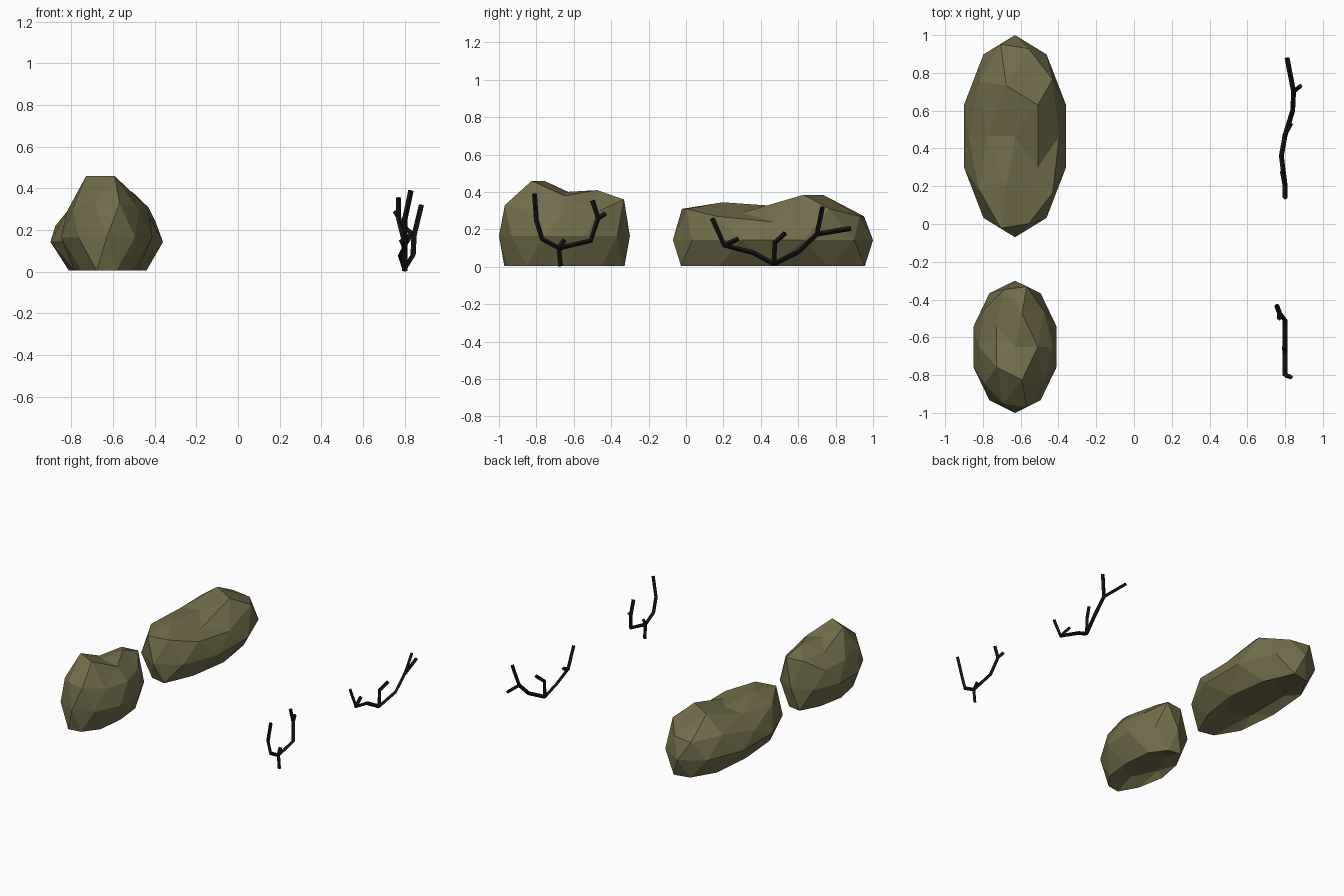
import bpy, bmesh, math

if "Cube" in bpy.data.objects:
    bpy.data.objects.remove(bpy.data.objects["Cube"])


def material(name, rgb):
    m = bpy.data.materials.new(name)
    m.diffuse_color = (*rgb, 1)
    m.use_nodes = True
    m.node_tree.nodes["Principled BSDF"].inputs["Base Color"].default_value = m.diffuse_color
    return m


leaf = material("olive_leaf", (0.17, 0.155, 0.07))
bark = material("dark_bark", (0.008, 0.008, 0.008))


def bush(name, centre, rx, ry, waist, flip, ring, crown, top):
    """Lumpy icosphere: ring = heights of 10 shoulder points, crown = 5 upper points."""
    bm = bmesh.new()
    bmesh.ops.create_icosphere(bm, subdivisions=2, radius=1)
    for v in bm.verts:
        x, y, h = v.co
        if flip:
            x, y = -x, -y
        deg = math.degrees(math.atan2(y, x)) % 360
        if h > 0.95:
            z = top
        elif h > 0.7:
            z = crown[round((deg - (36 if flip else 0)) / 72) % 5]
        elif h > 0.2:
            z = ring[round(deg / 36) % 10]
            x, y = x * 0.97, y * 1.07
        elif h > -0.2:
            z = waist
        elif h > -0.7:                      # flat foot
            z = 0.005
            x, y = x * 0.75, y * 1.08
        else:                               # hollow underside
            z = 0.05
        v.co = (centre[0] + x * rx, centre[1] + y * ry, z)
    bmesh.ops.recalc_face_normals(bm, faces=bm.faces)
    me = bpy.data.meshes.new(name)
    bm.to_mesh(me)
    bm.free()
    me.materials.append(leaf)
    bpy.context.collection.objects.link(bpy.data.objects.new(name, me))


def branch(name, paths, r=0.013):
    """Thin four-sided twigs along polylines."""
    cu = bpy.data.curves.new(name, 'CURVE')
    cu.dimensions = '3D'
    cu.bevel_depth = r
    cu.bevel_resolution = 0
    cu.use_fill_caps = True
    for pts in paths:
        s = cu.splines.new('POLY')
        s.points.add(len(pts) - 1)
        for p, co in zip(s.points, pts):
            p.co = (*co, 1)
        s.use_smooth = False
    cu.materials.append(bark)
    bpy.context.collection.objects.link(bpy.data.objects.new(name, cu))


# Bushes
bush("small_bush", (-0.63, -0.65), 0.231, 0.35, 0.165, False,
     [.29, .30, .36, .36, .28, .29, .30, .33, .33, .30],
     [.38, .41, .36, .46, .46], .40)
bush("large_bush", (-0.63, 0.465), 0.284, 0.535, 0.143, True,
     [.24, .31, .27, .27, .28, .22, .29, .31, .31, .27],
     [.385, .385, .31, .345, .29], .326)

# Front branch: stem, two arms and twigs
fork = (.80, -.68, .10)
elbow = (.77, -.47, .26)
branch("front_branch", [
    [(.80, -.67, .003), fork, (.80, -.77, .15), (.80, -.80, .25), (.83, -.81, .39)],
    [fork, (.80, -.51, .14), elbow, (.77, -.50, .355)],
    [fork, (.795, -.65, .145)],
    [elbow, (.755, -.43, .285)]])

# Back branch: three arms spreading from the ground
root = (.80, .47, .015)
left_fork = (.80, .205, .115)
right_fork = (.845, .70, .175)
branch("back_branch", [
    [root, (.78, .36, .075), left_fork, (.80, .14, .26)],
    [left_fork, (.785, .28, .15)],
    [root, (.80, .475, .13), (.83, .53, .18)],
    [root, (.84, .60, .08), right_fork, (.88, .73, .32)],
    [right_fork, (.81, .88, .205)]])
